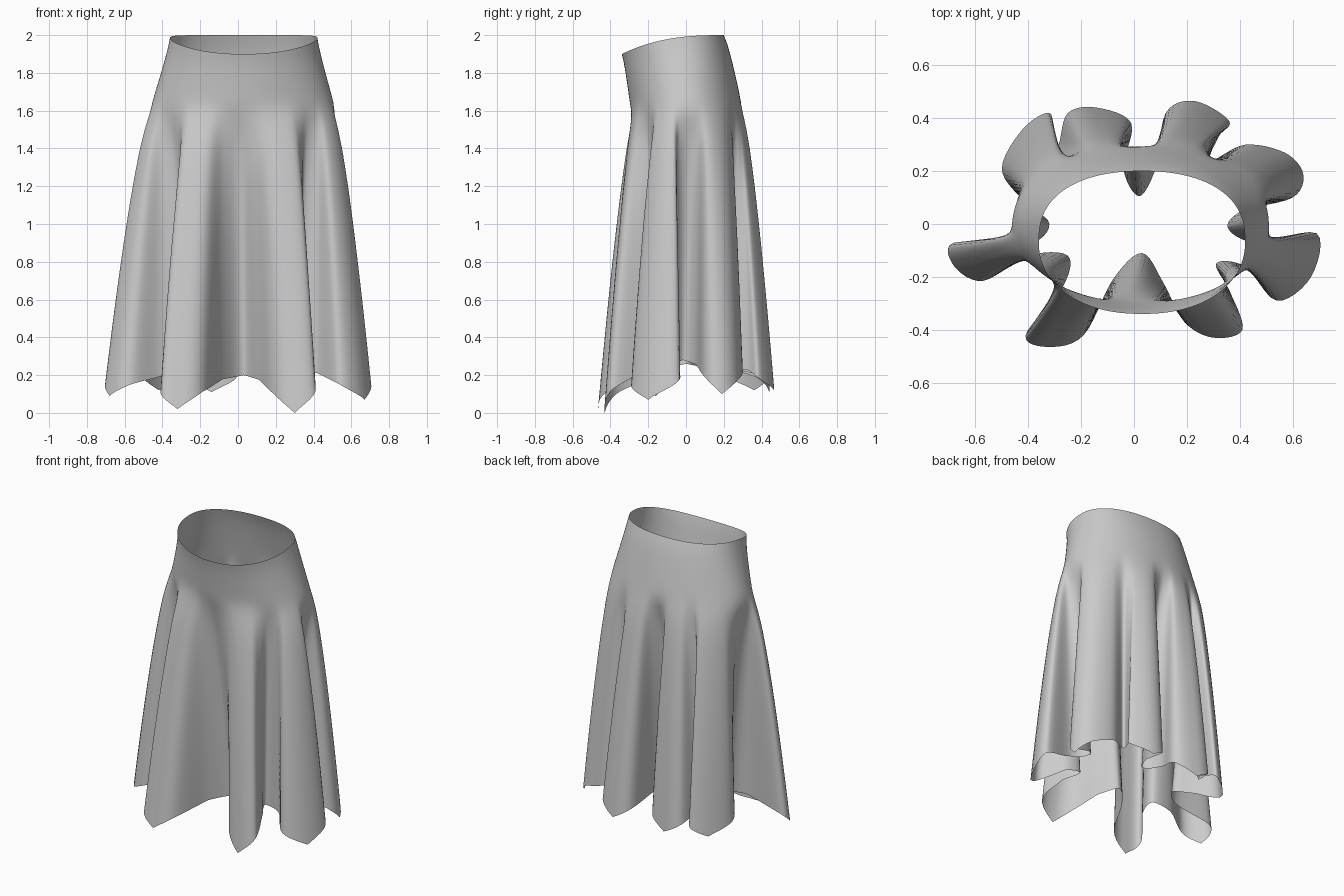
import bpy, bmesh, math
from mathutils import Vector

if "Cube" in bpy.data.objects:
    bpy.data.objects.remove(bpy.data.objects["Cube"])

# Hem plan: per fold, six points: valley, side, corner, tip, corner, side
FOLDS = [
    [(.355, -.015), (.41, .05), (.60, .10), (.64, .19), (.57, .27), (.42, .30)],
    [(.29, .24), (.32, .33), (.36, .39), (.23, .465), (.12, .42), (.085, .22)],
    [(.02, .105), (-.04, .21), (-.01, .38), (-.14, .44), (-.25, .42), (-.285, .30)],
    [(-.32, .24), (-.31, .33), (-.32, .42), (-.42, .36), (-.50, .21), (-.42, .09)],
    [(-.32, .00), (-.41, -.08), (-.68, -.07), (-.68, -.16), (-.57, -.215), (-.40, -.12)],
    [(-.25, -.12), (-.27, -.24), (-.41, -.42), (-.32, -.465), (-.19, -.42), (-.08, -.21)],
    [(.03, -.11), (.11, -.22), (.19, -.37), (.30, -.43), (.41, -.40), (.365, -.26)],
    [(.31, -.15), (.42, -.16), (.54, -.29), (.67, -.20), (.69, -.035), (.46, -.07)],
]
VALLEY_Z = [.28, .24, .26, .24, .26, .21, .20, .23]
TIP_Z = [.10, .12, .11, .12, .09, .02, .00, .07]
DROP = [0, .12, .5, 1, .5, .12]
STEPS = 6      # columns between plan points
HIP_Z = 1.6


def spline(a, b, c, d, t):
    return 0.5 * (2 * b + (c - a) * t + (2 * a - 5 * b + 4 * c - d) * t * t
                  + (3 * b - a - 3 * c + d) * t ** 3)


def hem_loop():
    pts, zs = [], []
    for i, fold in enumerate(FOLDS):
        for j, p in enumerate(fold):
            top = VALLEY_Z[i] if j < 3 else VALLEY_Z[(i + 1) % len(FOLDS)]
            pts.append(Vector(p))
            zs.append(top + (TIP_Z[i] - top) * DROP[j])
    n, loop = len(pts), []
    for i in range(n):
        for k in range(STEPS):
            t = k / STEPS
            p = spline(pts[i - 1], pts[i], pts[(i + 1) % n], pts[(i + 2) % n], t)
            loop.append(Vector((p.x, p.y, zs[i] * (1 - t) + zs[(i + 1) % n] * t)))
    return loop


def smooth_angles(loop):
    # unwrapped direction of each hem point, averaged so the hip is evenly covered
    raw = [math.atan2((p.y + .01) / .6, p.x - .04) for p in loop]
    for i in range(1, len(raw)):
        while raw[i] - raw[i - 1] > math.pi:
            raw[i] -= 2 * math.pi
        while raw[i] - raw[i - 1] < -math.pi:
            raw[i] += 2 * math.pi
    n, w = len(raw), 13
    for _ in range(2):
        raw = [sum(raw[(i + k) % n] + 2 * math.pi * ((i + k) // n)
                   for k in range(-w, w + 1)) / (2 * w + 1) for i in range(n)]
    return raw


def waist_point(a):
    c, s = math.cos(a), math.sin(a)
    e = .8 if s > 0 else .95        # flatter back, rounder front
    y = -.07 + .27 * math.copysign(abs(s) ** e, s)
    u = max(0, min(1, (y + .34) / .54))
    return Vector((.03 + .39 * math.copysign(abs(c) ** .9, c), y,
                   2 - .1 * (1 - u) ** 2.6))


def hip_point(a):
    return Vector((.025 + .495 * math.cos(a), .005 + .297 * math.sin(a), HIP_Z))


def yoke_point(a, t):
    # widens late at the sides, early at front and back
    w, h = waist_point(a), hip_point(a)
    return Vector((w.x + (h.x - w.x) * t ** 1.15,
                   w.y + (h.y - w.y) * t ** .8,
                   w.z + (h.z - w.z) * t))


# Skirt: waistband, hip yoke and hanging folds in one open sheet
hem = hem_loop()
angles = smooth_angles(hem)
bm = bmesh.new()
rows = []
YOKE, DRAPE = 8, 30
for r in range(YOKE + DRAPE + 1):
    row = []
    for h, a in zip(hem, angles):
        if r < YOKE:
            p = yoke_point(a, r / YOKE)
        else:
            hip = hip_point(a)
            s = (r - YOKE) / DRAPE
            p = hip.lerp(h, s ** .7)
            p.z = hip.z + (h.z - hip.z) * s
        row.append(bm.verts.new(p))
    rows.append(row)
n = len(hem)
for upper, lower in zip(rows, rows[1:]):
    for i in range(n):
        j = (i + 1) % n
        bm.faces.new((upper[i], lower[i], lower[j], upper[j]))
# soften the break where the folds leave the hip
soft = [v for row in rows[4:YOKE + 4] for v in row]
for _ in range(4):
    bmesh.ops.smooth_vert(bm, verts=soft, factor=.5, use_axis_x=True,
                          use_axis_y=True, use_axis_z=False)
for f in bm.faces:
    f.smooth = True
mesh = bpy.data.meshes.new("skirt")
bm.to_mesh(mesh)
bm.free()
skirt = bpy.data.objects.new("skirt", mesh)
bpy.context.collection.objects.link(skirt)
